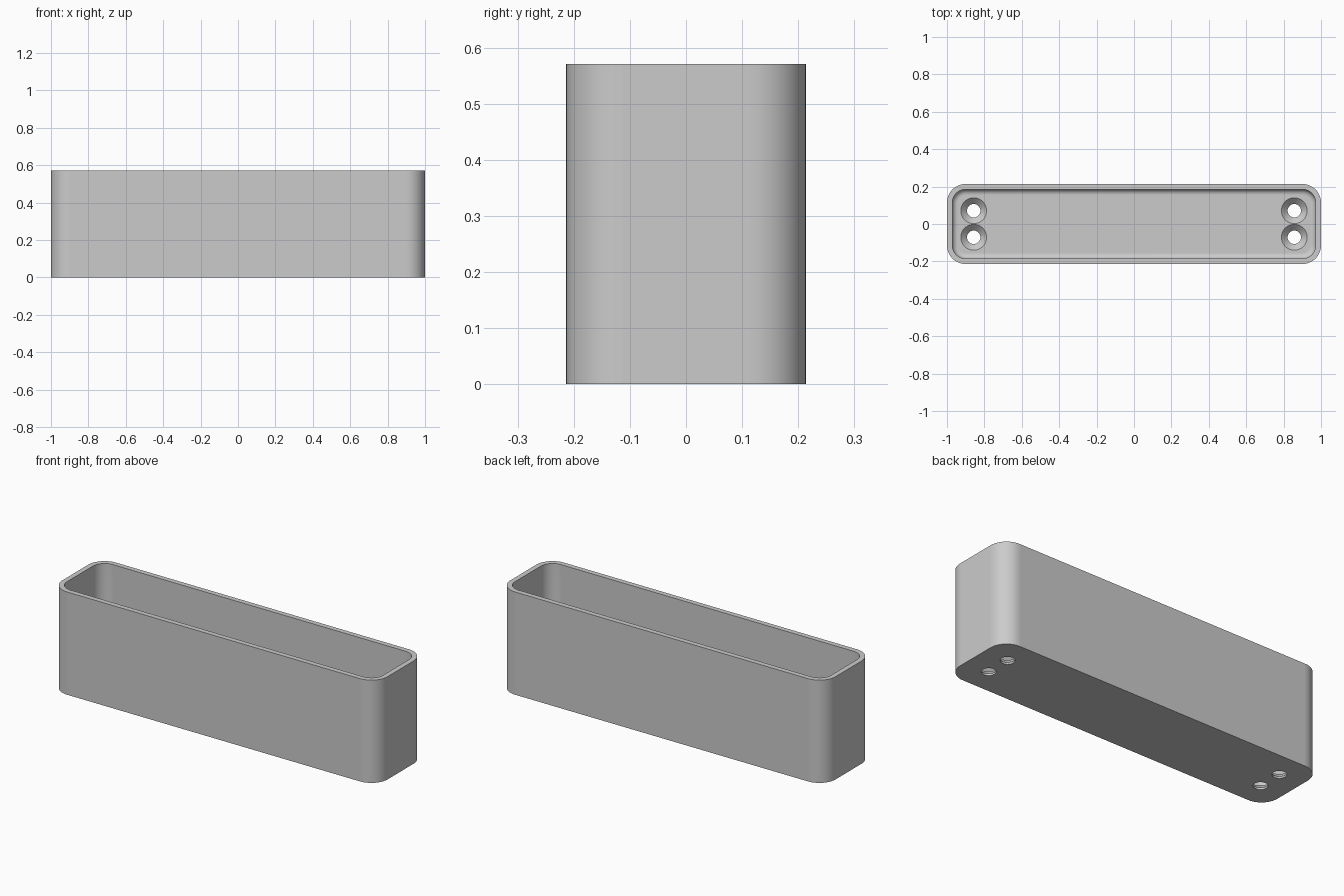
import bpy, bmesh, math
from mathutils import Vector

cube = bpy.data.objects.get("Cube")
if cube:
    bpy.data.objects.remove(cube, do_unlink=True)

HALF_X, HALF_Y, HEIGHT = 1.0, 0.214, 0.571
CORNER, WALL, FLOOR, FILLET = 0.1, 0.0286, 0.043, 0.0286
HOLE_X, HOLE_Y, HOLE_R, SINK_R = 0.857, 0.071, 0.036, 0.069
CORNER_STEPS, FILLET_STEPS, HOLE_STEPS = 12, 6, 40

bm = bmesh.new()


def ring(points):
    """Closed loop of vertices joined by edges."""
    verts = [bm.verts.new(p) for p in points]
    for a, b in zip(verts, verts[1:] + verts[:1]):
        bm.edges.new((a, b))
    return verts


def rounded_ring(inset, z):
    """Rounded rectangle, set in from the outer wall."""
    r = CORNER - inset
    points = []
    for q, (sx, sy) in enumerate([(1, 1), (-1, 1), (-1, -1), (1, -1)]):
        for i in range(CORNER_STEPS + 1):
            a = (q + i / CORNER_STEPS) * math.pi / 2
            points.append((sx * (HALF_X - CORNER) + r * math.cos(a),
                           sy * (HALF_Y - CORNER) + r * math.sin(a), z))
    return ring(points)


def circle_ring(x, y, r, z):
    angles = [2 * math.pi * i / HOLE_STEPS for i in range(HOLE_STEPS)]
    return ring([(x + r * math.cos(a), y + r * math.sin(a), z) for a in angles])


def skin(rings):
    """Quads between neighbouring loops."""
    for lo, hi in zip(rings, rings[1:]):
        for i in range(len(lo)):
            j = (i + 1) % len(lo)
            bm.faces.new((lo[i], lo[j], hi[j], hi[i]))


def fill(loops):
    """Flat face with holes, bounded by the given loops."""
    edges = [bm.edges.get((a, b)) for l in loops for a, b in zip(l, l[1:] + l[:1])]
    bmesh.ops.triangle_fill(bm, edges=edges, use_beauty=True, normal=Vector((0, 0, 1)))


# Outer wall, rim, inner wall and the rounded foot of the inner wall
profile = [(0, 0), (0, HEIGHT), (WALL, HEIGHT)]
for i in range(FILLET_STEPS + 1):
    a = i / FILLET_STEPS * math.pi / 2
    profile.append((WALL + FILLET * (1 - math.cos(a)),
                    FLOOR + FILLET * (1 - math.sin(a))))
shell = [rounded_ring(inset, z) for inset, z in profile]
skin(shell)

# Countersunk screw holes at both ends
below, above = [shell[0]], [shell[-1]]
for x in (-HOLE_X, HOLE_X):
    for y in (-HOLE_Y, HOLE_Y):
        hole = [circle_ring(x, y, HOLE_R, 0),
                circle_ring(x, y, HOLE_R, FLOOR - (SINK_R - HOLE_R)),
                circle_ring(x, y, SINK_R, FLOOR)]
        skin(hole)
        below.append(hole[0])
        above.append(hole[-1])

# Underside and inner floor
fill(below)
fill(above)
bmesh.ops.recalc_face_normals(bm, faces=bm.faces)

# Flat sides stay flat, curved faces are smooth
for f in bm.faces:
    f.smooth = max(abs(c) for c in f.normal) < 0.9999
for e in bm.edges:
    e.smooth = e.calc_face_angle(0) < math.radians(30)

mesh = bpy.data.meshes.new("open_box")
bm.to_mesh(mesh)
bm.free()
box = bpy.data.objects.new("open_box", mesh)
bpy.context.collection.objects.link(box)

grey = bpy.data.materials.new("plain grey")
grey.use_nodes = True
colour = (0.6, 0.6, 0.6, 1)
grey.diffuse_color = colour
grey.node_tree.nodes["Principled BSDF"].inputs["Base Color"].default_value = colour
mesh.materials.append(grey)
